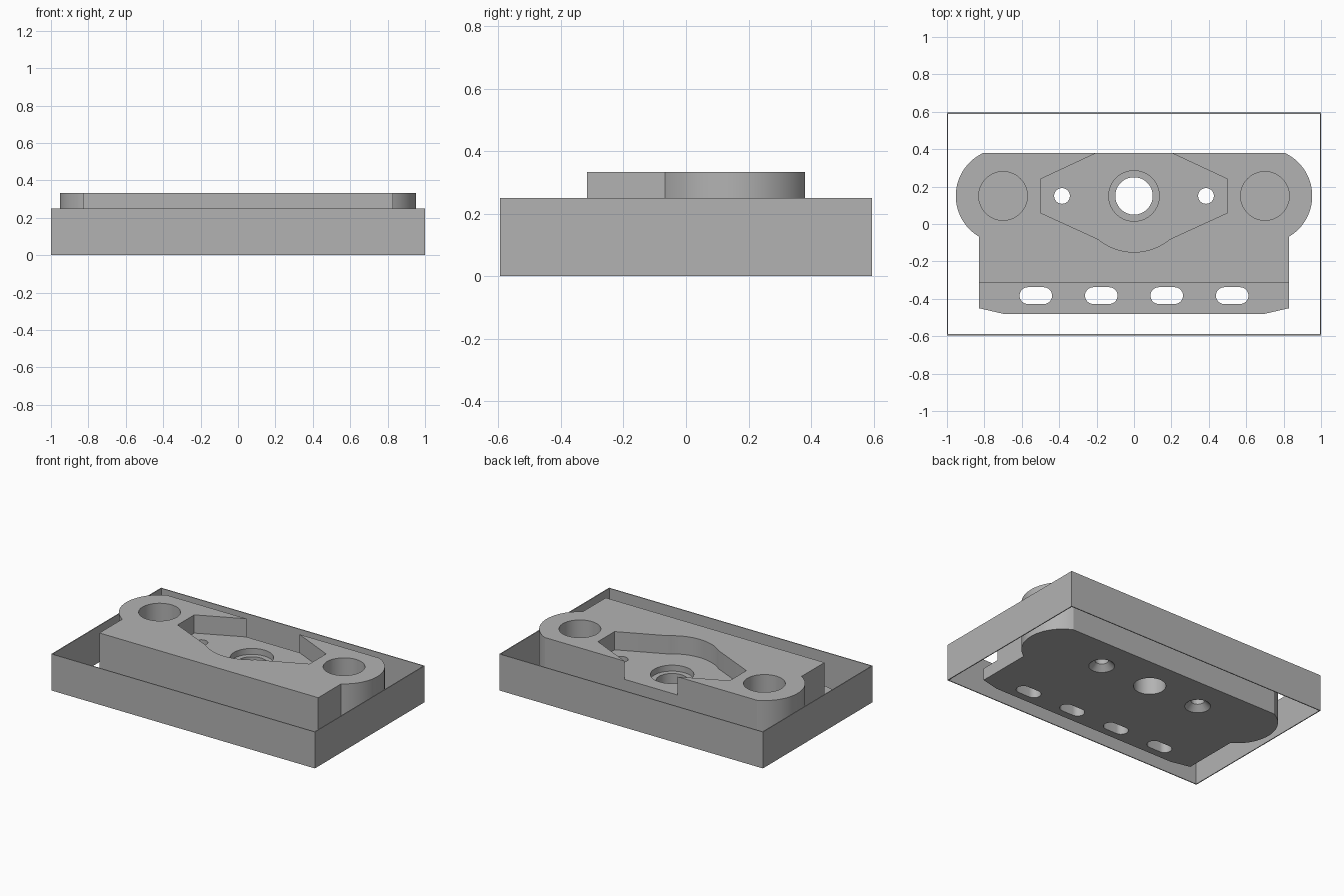
import bpy
import bmesh
from math import sin, cos, pi, radians

if "Cube" in bpy.data.objects:
    bpy.data.objects.remove(bpy.data.objects["Cube"], do_unlink=True)

TOP, FLANGE, FLOOR = 0.333, 0.083, 0.208   # plate levels
AXIS_Y = 0.15                              # line through all round holes
OVER = 0.05                                # cutter overshoot

grey = bpy.data.materials.new("plain_grey")
grey.use_nodes = True
grey.diffuse_color = (0.45, 0.45, 0.45, 1)
grey.node_tree.nodes["Principled BSDF"].inputs["Base Color"].default_value = grey.diffuse_color


def arc(cx, cy, r, start, end, steps):
    angles = [radians(start + (end - start) * i / steps) for i in range(steps + 1)]
    return [(cx + r * cos(a), cy + r * sin(a)) for a in angles]


def mirrored(half):
    """Close a right-hand half outline with its mirror image."""
    return half + [(-x, y) for x, y in reversed(half) if x > 1e-5]


def loft(name, lower, upper, z0, z1):
    """Solid between two outlines with the same point count."""
    bm = bmesh.new()
    a = [bm.verts.new((x, y, z0)) for x, y in lower]
    b = [bm.verts.new((x, y, z1)) for x, y in upper]
    bm.faces.new(a[::-1])
    bm.faces.new(b)
    n = len(a)
    for i in range(n):
        j = (i + 1) % n
        bm.faces.new((a[i], a[j], b[j], b[i]))
    bmesh.ops.recalc_face_normals(bm, faces=bm.faces)
    mesh = bpy.data.meshes.new(name)
    bm.to_mesh(mesh)
    bm.free()
    mesh.materials.append(grey)
    obj = bpy.data.objects.new(name, mesh)
    bpy.context.collection.objects.link(obj)
    return obj


def prism(name, outline, z0, z1):
    return loft(name, outline, outline, z0, z1)


def circle(x, y, r, steps=64):
    return arc(x, y, r, 0, 360, steps)[:-1]


def rectangle(x, y0, y1):
    return [(-x, y0), (x, y0), (x, y1), (-x, y1)]


def cut(target, cutter):
    cutter.hide_render = True
    mod = target.modifiers.new("cut", "BOOLEAN")
    mod.operation = "DIFFERENCE"
    mod.solver = "EXACT"
    mod.object = cutter
    bpy.context.view_layer.objects.active = target
    bpy.ops.object.modifier_apply(modifier=mod.name)
    bpy.data.objects.remove(cutter, do_unlink=True)


# Thin open frame around the plate
frame = prism("outer_frame", rectangle(1, -0.595, 0.595), 0, 0.25)
cut(frame, prism("frame_opening", rectangle(0.994, -0.589, 0.589), -OVER, 0.25 + OVER))

# Plate with rounded ears and a chamfered front
outline = mirrored([(0.7, -0.48), (0.83, -0.45)]
                   + arc(0.7, AXIS_Y, 0.253, -59.1, 65.4, 32))
plate = prism("mounting_plate", outline, 0, TOP)

# Low front flange
cut(plate, prism("flange_step", rectangle(1.2, -0.7, -0.316), FLANGE, TOP + OVER))

# Pocket that opens at the back
pocket = mirrored(arc(0, AXIS_Y, 0.3, -90, -50.5, 14)
                  + [(0.5, 0.06), (0.5, 0.24), (0.2, 0.38), (0.2, 0.45)])
cut(plate, prism("pocket", pocket, FLOOR, TOP + OVER))

# Stepped centre hole
cut(plate, prism("centre_counterbore", circle(0, AXIS_Y, 0.135), 0.167, TOP))
cut(plate, prism("centre_hole", circle(0, AXIS_Y, 0.1), -OVER, TOP))

for side in (-1, 1):
    # Blind ear bores
    cut(plate, prism("ear_bore", circle(side * 0.7, AXIS_Y, 0.13), FLANGE, TOP + OVER))
    # Screw holes, countersunk from below
    x = side * 0.385
    cut(plate, prism("screw_hole", circle(x, AXIS_Y, 0.042, 40), -OVER, TOP))
    cut(plate, loft("countersink", circle(x, AXIS_Y, 0.09, 40),
                    circle(x, AXIS_Y, 0.04, 40), -0.01, 0.04))

# Slots along the flange
for x in (-0.525, -0.175, 0.175, 0.525):
    slot = arc(x + 0.042, -0.383, 0.045, -90, 90, 16) + arc(x - 0.042, -0.383, 0.045, 90, 270, 16)
    cut(plate, prism("flange_slot", slot, -OVER, FLANGE + OVER))

bpy.ops.object.select_all(action="DESELECT")
plate.select_set(True)
bpy.context.view_layer.objects.active = plate
bpy.ops.object.shade_smooth_by_angle(angle=pi / 9)
